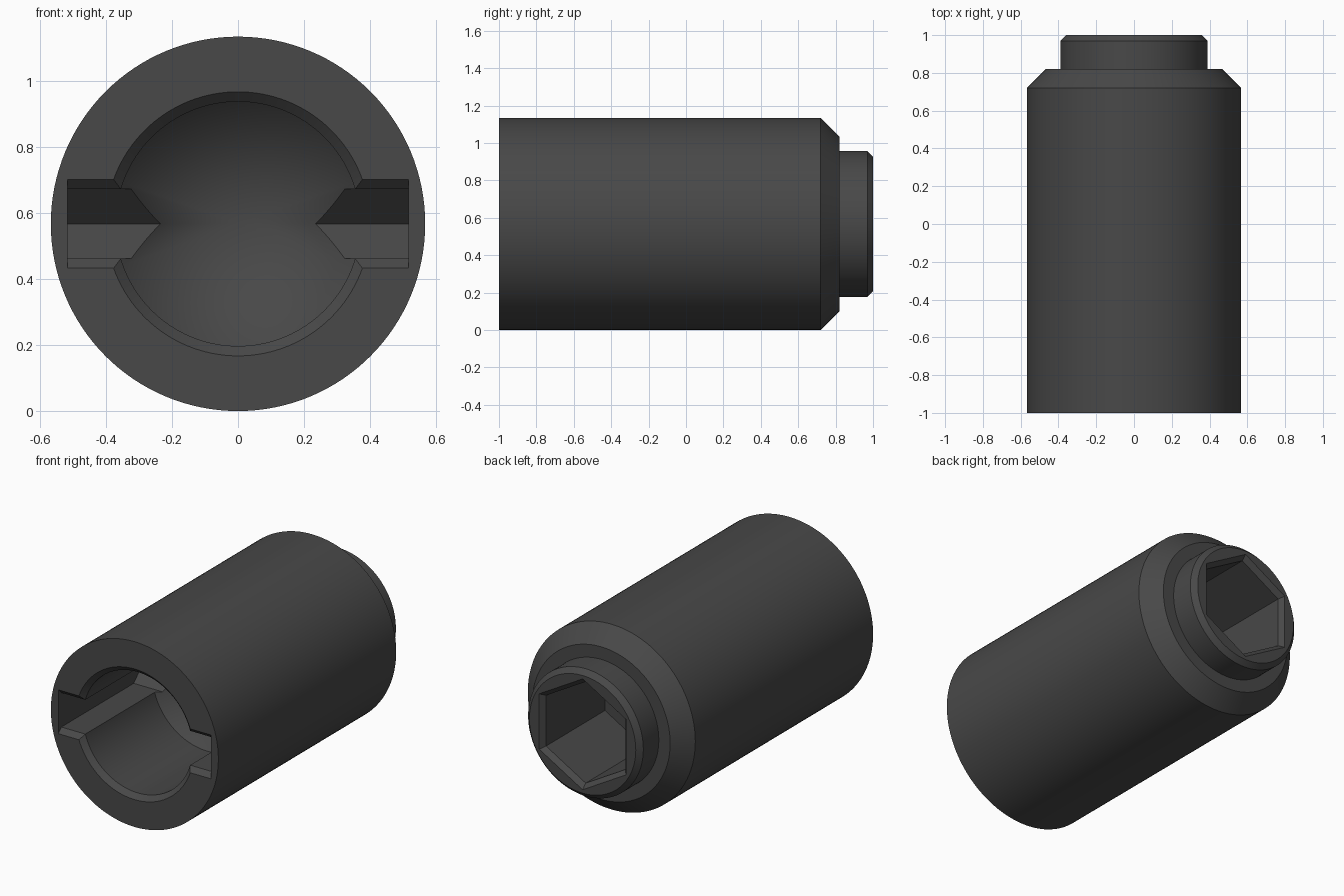
import bpy, bmesh, math
from mathutils import Matrix

if "Cube" in bpy.data.objects:
    bpy.data.objects.remove(bpy.data.objects["Cube"])

R = 0.567  # outer radius, also the height of the axis

steel = bpy.data.materials.new("dark_steel")
steel.diffuse_color = (0.065, 0.065, 0.065, 1)
steel.use_nodes = True
steel.node_tree.nodes["Principled BSDF"].inputs["Base Color"].default_value = steel.diffuse_color


def finish(name, bm):
    bmesh.ops.recalc_face_normals(bm, faces=bm.faces)
    me = bpy.data.meshes.new(name)
    bm.to_mesh(me)
    bm.free()
    me.materials.append(steel)
    ob = bpy.data.objects.new(name, me)
    bpy.context.collection.objects.link(ob)
    return ob


def lathe(name, profile, sides, phase=0.0):
    """Revolve (radius, y) points around the y axis at height R; zero radius closes to a tip."""
    bm = bmesh.new()
    rings = []
    for r, y in profile:
        if r == 0:
            rings.append([bm.verts.new((0, y, R))])
        else:
            ang = [phase + 2 * math.pi * i / sides for i in range(sides)]
            rings.append([bm.verts.new((r * math.cos(a), y, R + r * math.sin(a))) for a in ang])
    for a, b in zip(rings, rings[1:]):
        for i in range(sides):
            j = (i + 1) % sides
            if len(b) == 1:
                bm.faces.new((a[i], a[j], b[0]))
            else:
                bm.faces.new((a[i], a[j], b[j], b[i]))
    for ring in (rings[0], rings[-1]):
        if len(ring) > 1:
            bm.faces.new(ring)
    return finish(name, bm)


def prism_x(name, outline, half):
    """Extrude a (y, z) outline across x."""
    bm = bmesh.new()
    f = bm.faces.new([bm.verts.new((-half, y, R + z)) for y, z in outline])
    ext = bmesh.ops.extrude_face_region(bm, geom=[f])
    moved = [v for v in ext["geom"] if isinstance(v, bmesh.types.BMVert)]
    bmesh.ops.translate(bm, verts=moved, vec=(2 * half, 0, 0))
    return finish(name, bm)


# Chamfered sleeve with a stepped neck at the back
sleeve = lathe("socket_sleeve", [(R, -1), (R, 0.72), (0.467, 0.82), (0.39, 0.82),
                                 (0.39, 0.97), (0.36, 1.0)], 128)

# Front bore with chamfered mouth and drilled conical end
bore = lathe("bore_cutter", [(0.45, -1.05), (0.37, -0.97), (0.37, -0.30), (0, 0.07)], 128)

# Cross slot with chamfered mouth and V-shaped end
slot = prism_x("slot_cutter", [(-1.05, -0.183), (-0.97, -0.105), (-0.27, -0.105), (-0.165, 0),
                               (-0.27, 0.105), (-0.97, 0.105), (-1.05, 0.183)], 0.517)

# Hexagonal drive recess in the neck
hexagon = lathe("hex_cutter", [(0.31, 0.40), (0.31, 0.97), (0.388, 1.05)], 6, math.pi / 6)

# Cut the recesses
bpy.context.view_layer.objects.active = sleeve
for cutter in (bore, slot, hexagon):
    mod = sleeve.modifiers.new(cutter.name, 'BOOLEAN')
    mod.operation = 'DIFFERENCE'
    mod.solver = 'EXACT'
    mod.object = cutter
    bpy.ops.object.modifier_apply(modifier=mod.name)
    bpy.data.objects.remove(cutter)

# Smooth round walls, sharp edges kept
bpy.ops.object.select_all(action='DESELECT')
sleeve.select_set(True)
bpy.ops.object.shade_smooth_by_angle(angle=math.radians(25))
